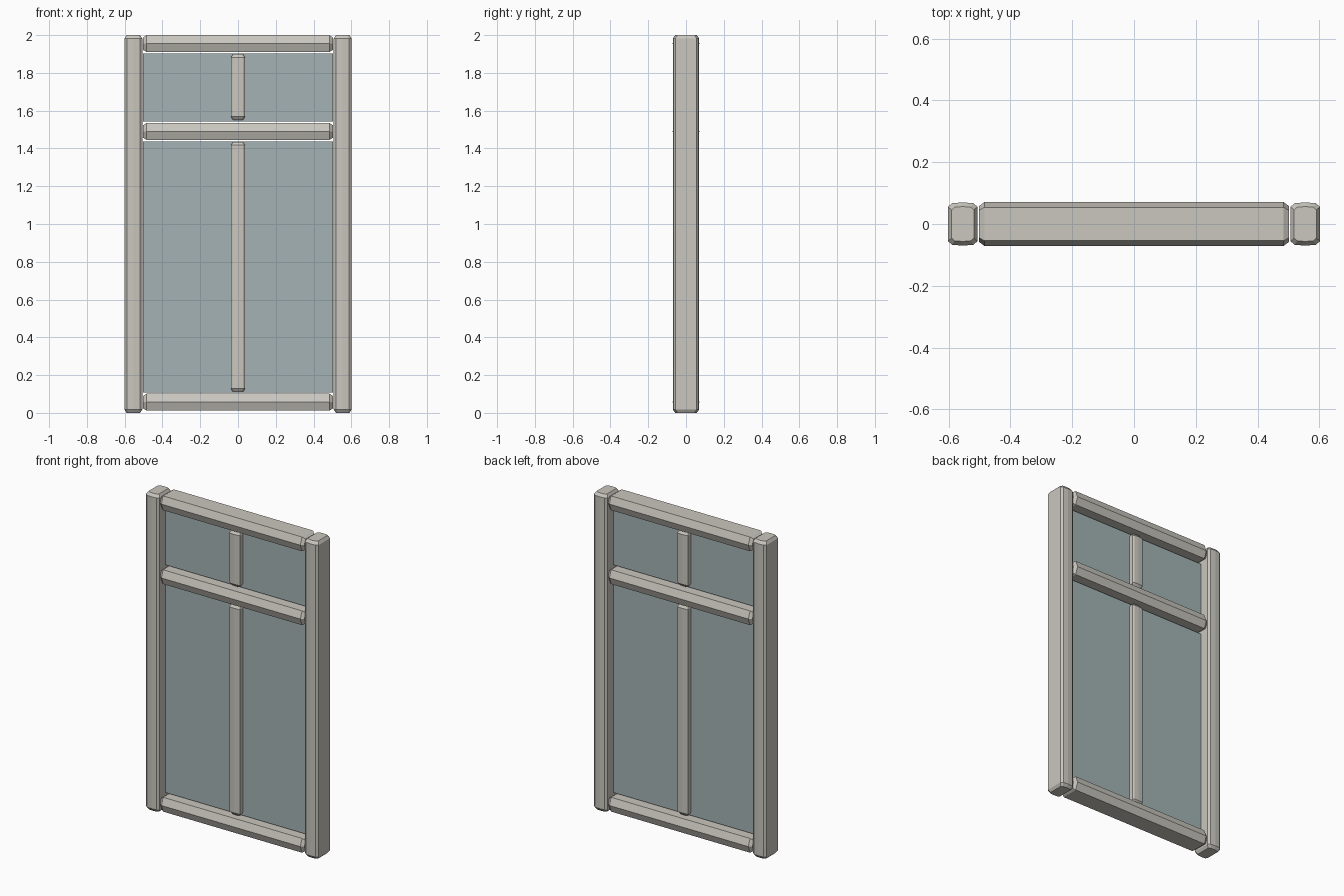
import bpy, bmesh
from mathutils import Vector

cube = bpy.data.objects.get("Cube")
if cube:
    bpy.data.objects.remove(cube, do_unlink=True)


def material(name, rgb):
    m = bpy.data.materials.new(name)
    m.use_nodes = True
    color = (*rgb, 1)
    m.diffuse_color = color
    m.node_tree.nodes["Principled BSDF"].inputs["Base Color"].default_value = color
    return m


stone = material("pale_stone", (0.59, 0.57, 0.52))
glass = material("blue_grey_glass", (0.37, 0.45, 0.46))

# Half-unit cross-sections: (across the face, through the depth)
RIDGED = [(-.5, -.38), (0, -.5), (.5, -.38), (.5, .38), (0, .5), (-.5, .38)]
CHAMFERED = [(-.5, -.4), (-.36, -.48), (0, -.5), (.36, -.48), (.5, -.4),
             (.5, .4), (.36, .48), (0, .5), (-.36, .48), (-.5, .4)]


def beam(name, profile, width, depth, x, z, length, upright, taper=0.018):
    """Loft a profile along z (upright) or x, with chamfered ends."""
    bm = bmesh.new()
    half = length / 2
    rings = []
    for t, inset in ((-half, taper), (taper - half, 0), (half - taper, 0), (half, taper)):
        ring = []
        for u, v in profile:
            a = u * (width - inset * 1.3)
            d = v * (depth - inset * 1.5)
            co = Vector((x + a, d, z + t)) if upright else Vector((x + t, d, z + a))
            ring.append(bm.verts.new(co))
        rings.append(ring)
    n = len(profile)
    for low, high in zip(rings, rings[1:]):
        for i in range(n):
            j = (i + 1) % n
            bm.faces.new((low[i], low[j], high[j], high[i]))
    bm.faces.new(rings[0])
    bm.faces.new(rings[-1])
    bmesh.ops.recalc_face_normals(bm, faces=bm.faces)
    finish(name, bm, stone)


def pane(name, z0, z1):
    bm = bmesh.new()
    bmesh.ops.create_cube(bm, size=1)
    for v in bm.verts:
        v.co = (v.co.x * 1.004, v.co.y * 0.008, (z0 + z1) / 2 + v.co.z * (z1 - z0))
    finish(name, bm, glass)


def finish(name, bm, mat):
    mesh = bpy.data.meshes.new(name)
    bm.to_mesh(mesh)
    bm.free()
    mesh.materials.append(mat)
    bpy.context.collection.objects.link(bpy.data.objects.new(name, mesh))


# Side posts
for side, sign in (("left", 1), ("right", -1)):
    beam(side + "_post", CHAMFERED, 0.095, 0.14, sign * 0.554, 1.0, 2.0, True)

# Horizontal rails
for name, z in (("bottom_rail", 0.057), ("middle_rail", 1.49), ("top_rail", 1.955)):
    beam(name, RIDGED, 0.09, 0.142, 0, z, 1.004, False)

# Slim centre bars
for name, z0, z1 in (("lower_bar", 0.11, 1.435), ("upper_bar", 1.55, 1.9)):
    beam(name, CHAMFERED, 0.075, 0.08, 0, (z0 + z1) / 2, z1 - z0, True)

# Glass
pane("lower_pane", 0.108, 1.437)
pane("upper_pane", 1.542, 1.902)
